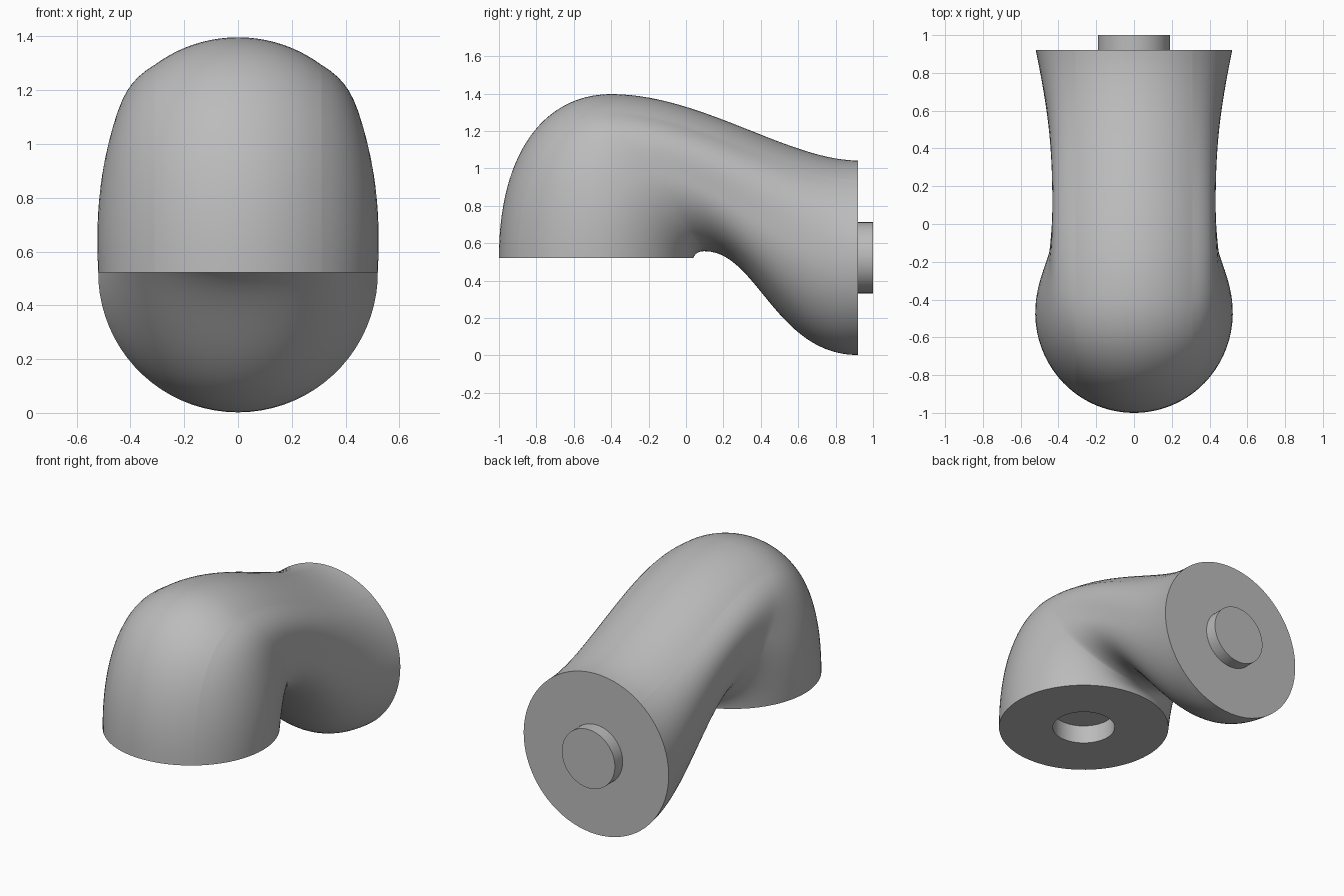
import bpy, bmesh, math
from mathutils import Vector

cube = bpy.data.objects.get("Cube")
if cube:
    bpy.data.objects.remove(cube)

R = 0.52                      # radius of both end faces
MID_Z = 0.53                  # height of the end centres
BASE_Y, BACK_Y = -0.48, 0.92
PIN_R = 0.19
CREASE = math.asin(0.31 / R)  # angle where outer arc meets the flanks
ARC_STEPS, FLANK_STEPS, LENGTH_STEPS = 10, 30, 28

grey = bpy.data.materials.new("plain grey")
grey.use_nodes = True
colour = (0.5, 0.5, 0.5, 1)
grey.diffuse_color = colour
grey.node_tree.nodes["Principled BSDF"].inputs["Base Color"].default_value = colour


def bezier(p, t):
    a, b, c, d = (Vector(q) for q in p)
    s = 1 - t
    return a * s**3 + b * 3 * s * s * t + c * 3 * s * t * t + d * t**3


def tangent(p, t):
    a, b, c, d = (Vector(q) for q in p)
    s = 1 - t
    return (b - a) * s * s + (c - b) * 2 * s * t + (d - c) * t * t


# Side profiles as (y, z), and half width, each in two cubic spans
outer = [[(-1, .53), (-1, 1.1), (-.75, 1.405), (-.4, 1.405)],
         [(-.4, 1.405), (.08, 1.405), (.55, 1.05), (.92, 1.05)]]
inner = [[(.04, .53), (.05, .56), (.08, .565), (.1, .565)],
         [(.1, .565), (.38, .565), (.48, .01), (.92, .01)]]
width = [[(0, .52), (0, .535), (0, .49), (0, .45)],
         [(0, .45), (0, .41), (0, .43), (0, .52)]]

half = [CREASE * i / ARC_STEPS for i in range(ARC_STEPS + 1)]
half += [CREASE + (math.pi - CREASE) * i / FLANK_STEPS for i in range(1, FLANK_STEPS + 1)]
angles = half + [-a for a in reversed(half[1:-1])]
crease_columns = (ARC_STEPS, len(angles) - ARC_STEPS)
SAG = R * (1 - math.cos(CREASE))


def section(span, t):
    """Cross-section: a round outer arc, then flanks drawn in to the inner profile."""
    o, i = bezier(outer[span], t), bezier(inner[span], t)
    w = bezier(width[span], t).y
    d = tangent(outer[span], t).normalized()
    n = Vector((d.y, -d.x))
    corner = o + n * SAG
    ring = []
    for a in angles:
        depth = R * (1 - math.cos(a))
        x = R * math.sin(a)
        if abs(a) <= CREASE + 1e-6:
            p = o + n * depth
        else:
            p = corner + (i - corner) * (depth - SAG) / (2 * R - SAG)
            k = min(1, (abs(a) - CREASE) / (math.pi / 2 - CREASE))
            k = k * k * (3 - 2 * k)
            x *= 1 + (w / R - 1) * k
        ring.append((x, p.x, p.y))
    return ring


def socket_ring(z):
    return [(PIN_R * math.sin(a), BASE_Y - PIN_R * math.cos(a), z) for a in angles]


# Curved body, with a round socket sunk into its base
rings = [socket_ring(MID_Z + 0.12), socket_ring(MID_Z)]
for span in range(2):
    rings += [section(span, k / LENGTH_STEPS) for k in range(span, LENGTH_STEPS + 1)]

bm = bmesh.new()
loops = [[bm.verts.new(p) for p in ring] for ring in rings]
count = len(angles)
for a, b in zip(loops, loops[1:]):
    for j in range(count):
        k = (j + 1) % count
        bm.faces.new((a[j], a[k], b[k], b[j])).smooth = True
bm.faces.new(loops[0])
bm.faces.new(loops[-1])
bmesh.ops.recalc_face_normals(bm, faces=bm.faces)

# Keep the socket, end faces and the flank creases crisp
for loop in loops[:3] + loops[-1:]:
    for j in range(count):
        bm.edges.get((loop[j], loop[(j + 1) % count])).smooth = False
for a, b in zip(loops[2:], loops[3:]):
    for j in crease_columns:
        bm.edges.get((a[j], b[j])).smooth = False
mesh = bpy.data.meshes.new("curved_body")
bm.to_mesh(mesh)
bm.free()
mesh.materials.append(grey)
body = bpy.data.objects.new("curved_body", mesh)
bpy.context.collection.objects.link(body)

# Round pin on the back face
bpy.ops.mesh.primitive_cylinder_add(vertices=64, radius=PIN_R, depth=1 - BACK_Y,
                                    location=(0, (1 + BACK_Y) / 2, MID_Z),
                                    rotation=(math.pi / 2, 0, 0))
pin = bpy.context.object
pin.name = "back_pin"
pin.data.materials.append(grey)
bpy.ops.object.shade_smooth_by_angle(angle=math.radians(35))

# Rest the whole model on the ground
for ob in (body, pin):
    ob.location.z -= 0.008
